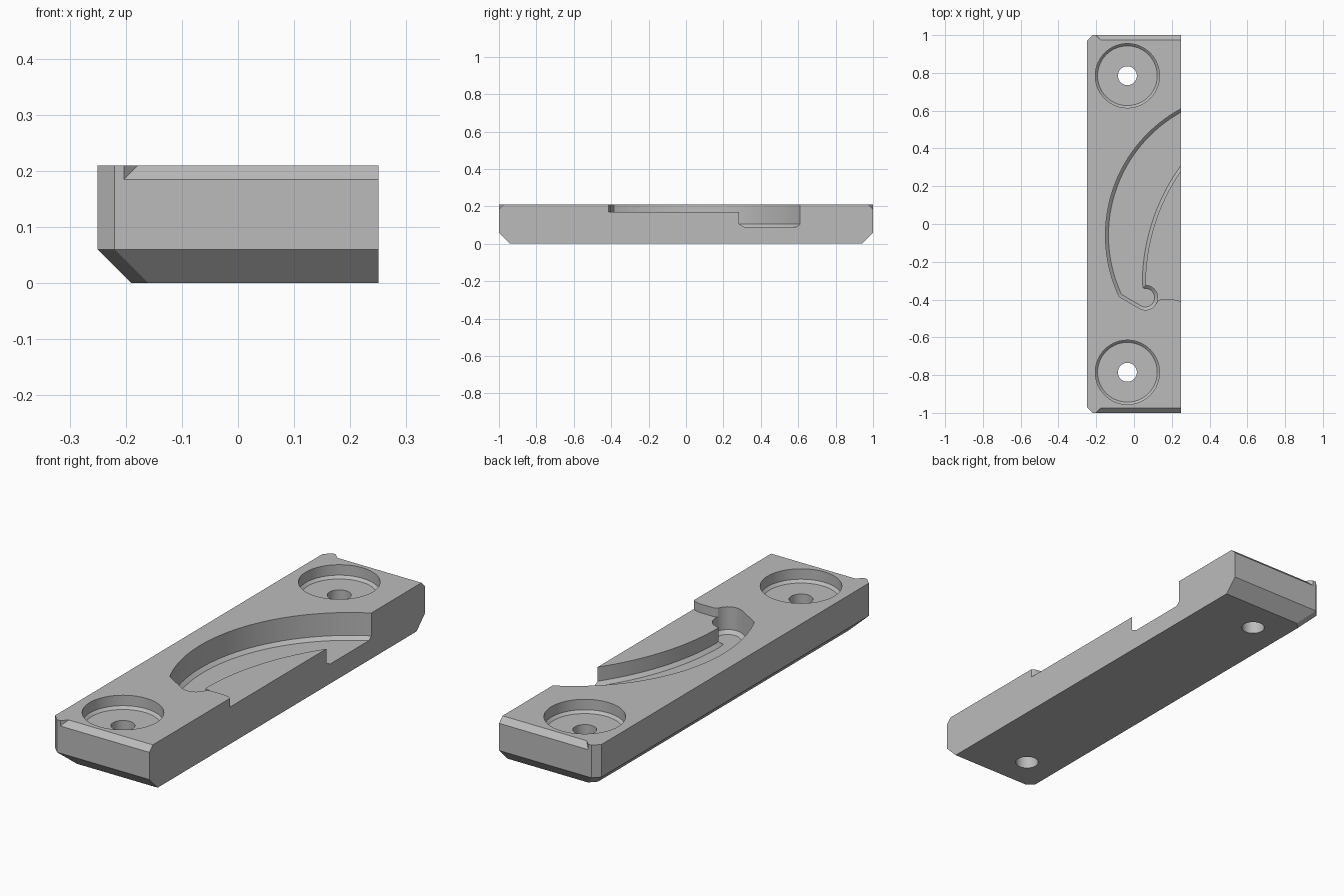
import bpy, bmesh
from math import cos, sin, radians, sqrt, pi
from mathutils import Vector

cube = bpy.data.objects.get("Cube")
if cube:
    bpy.data.objects.remove(cube, do_unlink=True)

TOP = 0.21
grey = bpy.data.materials.new("plain_grey")
grey.use_nodes = True
grey.diffuse_color = (0.5, 0.5, 0.5, 1)
grey.node_tree.nodes["Principled BSDF"].inputs["Base Color"].default_value = grey.diffuse_color


def loft(name, rings):
    """Closed solid through matching rings of 3D points."""
    bm = bmesh.new()
    loops = [[bm.verts.new(p) for p in ring] for ring in rings]
    n = len(loops[0])
    for a, b in zip(loops, loops[1:]):
        for i in range(n):
            j = (i + 1) % n
            bm.faces.new((a[i], a[j], b[j], b[i]))
    bm.faces.new(loops[0][::-1])
    bm.faces.new(loops[-1])
    bmesh.ops.recalc_face_normals(bm, faces=bm.faces)
    mesh = bpy.data.meshes.new(name)
    bm.to_mesh(mesh)
    bm.free()
    mesh.materials.append(grey)
    ob = bpy.data.objects.new(name, mesh)
    bpy.context.collection.objects.link(ob)
    return ob


def at(outline, z):
    return [(x, y, z) for x, y in outline]


def arc(cx, cy, r, a0, a1, n):
    return [(cx + r * cos(a0 + (a1 - a0) * i / n),
             cy + r * sin(a0 + (a1 - a0) * i / n)) for i in range(n + 1)]


def inset(outline, d):
    """Move a counter-clockwise outline inwards by d."""
    pts = [Vector(p) for p in outline]
    out = []
    for i, p in enumerate(pts):
        e1 = (p - pts[i - 1]).normalized()
        e2 = (pts[(i + 1) % len(pts)] - p).normalized()
        n1, n2 = Vector((-e1.y, e1.x)), Vector((-e2.y, e2.x))
        out.append(tuple(p + (n1 + n2) * d / (1 + n1.dot(n2))))
    return out


def cut(target, cutter):
    mod = target.modifiers.new("cut", 'BOOLEAN')
    mod.operation = 'DIFFERENCE'
    mod.solver = 'EXACT'
    mod.object = cutter
    bpy.context.view_layer.objects.active = target
    bpy.ops.object.modifier_apply(modifier=mod.name)
    bpy.data.objects.remove(cutter, do_unlink=True)


# Plate with clipped corners and a wide bevel under three sides
side = [(0.25, -1), (0.25, 1), (-0.22, 1), (-0.25, 0.97), (-0.25, -0.97), (-0.22, -1)]
b = 0.06
foot = [(x if x > 0 else x + b, y - b if y > 0 else y + b) for x, y in side]
plate = loft("mounting_plate", [at(foot, 0), at(side, b), at(side, TOP)])

# Top edge bevels at both ends, stopping short of the clipped corner
for s in (-1, 1):
    tri = [(-1.02, 0.165), (-0.965, 0.22), (-1.02, 0.22)]
    cut(plate, loft("edge_cutter", [[(-0.203 + y + 1, -s * y, z) for y, z in tri],
                                    [(0.3, -s * y, z) for y, z in tri]]))

# Screw recesses with bevelled floors, and through holes
for s in (-1, 1):
    steps = [(0.05, -0.05), (0.05, 0.15), (0.158, 0.15), (0.17, 0.162), (0.17, 0.3)]
    cut(plate, loft("screw_cutter",
                    [at(arc(-0.035, s * 0.785, r, 0, 2 * pi, 72)[:-1], z) for r, z in steps]))

# Deep curved groove ending in a round hook
groove = arc(0.61, -0.06, 0.761, radians(114), radians(205.2), 48)
groove += arc(0.06, -0.39, 0.065, radians(240), radians(448), 28)
groove += arc(1.115, -0.32, 1.055, radians(179.5), radians(140), 36)
floor = inset(groove, 0.016)
cut(plate, loft("groove_cutter", [at(floor, 0.09), at(groove, 0.105), at(groove, 0.3)]))

# Shallow shelf beside the groove, open to the left side
shelf = [(0.07, -0.4), (0.118, -0.42), (0.123, -0.409), (0.132, -0.402), (0.145, -0.4),
         (0.21, -0.4), (0.235, -0.405), (0.25, -0.415), (0.3, -0.415),
         (0.3, 0.5), (0.2, 0.45), (0, 0.1), (0, -0.33)]
cut(plate, loft("shelf_cutter", [at(shelf, 0.17), at(shelf, 0.3)]))

# Smooth curved walls, crisp edges
bpy.ops.object.select_all(action='DESELECT')
plate.select_set(True)
bpy.context.view_layer.objects.active = plate
bpy.ops.object.shade_smooth_by_angle(angle=radians(25))
